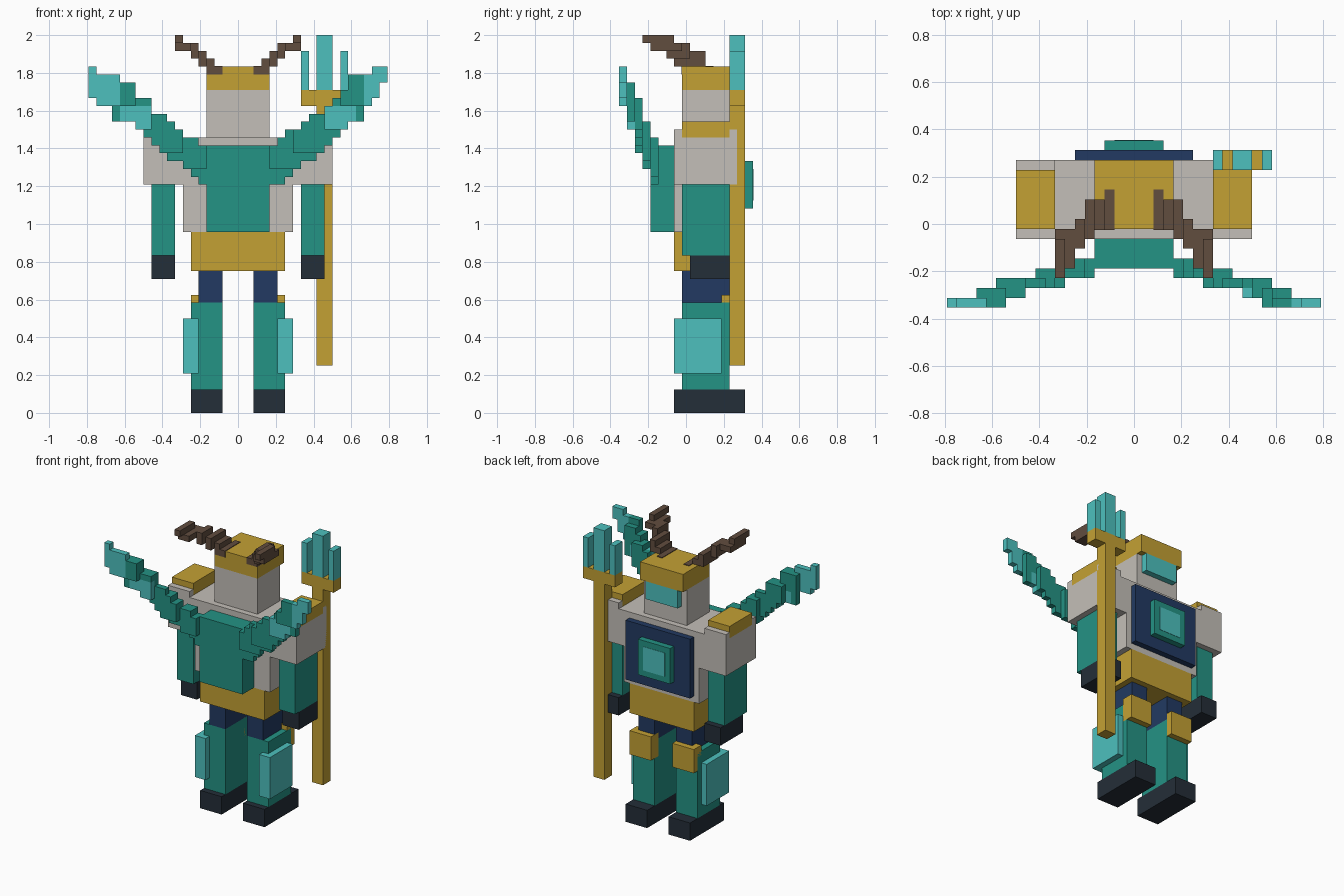
import bpy
import bmesh

cube = bpy.data.objects.get("Cube")
if cube:
    bpy.data.objects.remove(cube, do_unlink=True)

U = 1 / 24  # one voxel


def linear(c):
    c /= 255
    return c / 12.92 if c <= 0.04045 else ((c + 0.055) / 1.055) ** 2.4


def material(name, r, g, b):
    m = bpy.data.materials.new(name)
    m.use_nodes = True
    col = (linear(r), linear(g), linear(b), 1)
    m.diffuse_color = col
    m.node_tree.nodes["Principled BSDF"].inputs["Base Color"].default_value = col
    return m


TEAL = material("teal", 36, 147, 133)
CYAN = material("pale cyan", 77, 192, 190)
GOLD = material("gold", 196, 161, 52)
GREY = material("warm grey", 196, 191, 184)
NAVY = material("navy", 34, 58, 98)
DARK = material("charcoal", 36, 46, 56)
BROWN = material("brown", 97, 77, 63)


def part(name, mat, *boxes):
    """One object made of voxel boxes (x0, x1, y0, y1, z0, z1)."""
    bm = bmesh.new()
    for x0, x1, y0, y1, z0, z1 in boxes:
        verts = bmesh.ops.create_cube(bm, size=1)["verts"]
        for v in verts:
            v.co.x = U * (x1 if v.co.x > 0 else x0)
            v.co.y = U * ((y1 if v.co.y > 0 else y0) - 0.5)
            v.co.z = U * (z1 if v.co.z > 0 else z0)
    mesh = bpy.data.meshes.new(name)
    bm.to_mesh(mesh)
    bm.free()
    mesh.materials.append(mat)
    obj = bpy.data.objects.new(name, mesh)
    bpy.context.collection.objects.link(obj)


def pair(name, mat, *boxes):
    """A left part at +x and its mirrored right twin."""
    part("left_" + name, mat, *boxes)
    part("right_" + name, mat, *[(-b[1], -b[0], *b[2:]) for b in boxes])


# Legs
pair("foot", DARK, (2, 6, -1, 8, 0, 3))
pair("lower_leg", TEAL, (2, 6, 0, 6, 3, 14))
pair("shin_plate", CYAN, (5, 7, -1, 5, 5, 12))
pair("knee_guard", GOLD, (2, 6, 5, 7, 11, 15))
pair("thigh", NAVY, (2, 5, 0, 6, 14, 18))

# Body
part("pelvis", GOLD, (-6, 6, -1, 7, 18, 23))
part("torso", GREY, (-7, 7, -1, 7, 23, 29), (-8, 8, -1, 7, 29, 35))
part("chest_plate", NAVY, (-6, 6, 7, 8, 24, 34))
part("chest_frame", TEAL, (-3, 3, 8, 9, 26, 32))
part("chest_lens", CYAN, (-2, 2, 9, 9.05, 27, 31))
part("backpack", TEAL, (-4, 4, -4, -1, 23, 34))

# Arms: the shoulder pads sit between two rims
pair("shoulder", GREY, (8, 12, -1, 7, 29, 35), (8, 12, -1, 0, 35, 36), (8, 12, 6, 7, 35, 36))
pair("shoulder_pad", GOLD, (8, 12, 0, 6, 35, 37))
pair("arm", TEAL, (8, 11, 0, 6, 20, 29))
pair("hand", DARK, (8, 11, 1, 7, 17, 20))

# Head
part("head", GREY, (-4, 4, 0, 6, 35, 41))
part("visor", CYAN, (-3, 3, 6, 7, 38, 41))
part("helmet", GOLD, (-4, 4, 0, 7, 41, 44))
pair("horn", BROWN,
     (2, 3, -0.1, 4, 43, 44.1), (3, 4, -0.1, 3, 43, 45), (4, 5, -1, 3, 44, 46),
     (5, 6, -2, 1, 45, 47), (6, 8, -4, 0, 46, 47), (7, 8, -5, -1, 47, 48))

# Trident
part("staff", GOLD, (10, 12, 6, 8, 6, 39), (8, 14, 6, 8, 39, 41))
part("prongs", CYAN, (8, 9, 6, 8, 41, 46), (10, 12, 6, 8, 41, 48), (13, 14, 6, 8, 41, 46))

# Wings: a stepped outline (low, high per column) cut into overlapping layers
LAYERS = [(-4, 4, 7, 29, 35), (-5, 4, 10, 31, 37), (-6, 7, 14, 33, 40),
          (-7, 11, 16, 36, 42), (-8, 13, 19, 39, 44)]
LEFT_LOW = [29, 29, 30, 31, 32, 32, 33, 34, 35, 36, 37, 37, 39, 40, 42]
LEFT_HIGH = [34, 35, 36, 36, 37, 38, 38, 39, 40, 41, 43, 43, 43, 44, 44]
RIGHT_LOW = [29, 30, 31, 32, 32, 33, 34, 35, 36, 37, 37, 37, 39, 39, 40]
RIGHT_HIGH = [34, 35, 35, 36, 37, 38, 38, 40, 40, 42, 42, 43, 43, 43, 44]


def wing(side, sign, lows, highs, tip):
    feathers, tips = [], []

    def add(group, x, y, z0, z1):
        if z1 > z0:
            a, b = sorted((sign * x, sign * (x + 1)))
            group.append((a, b, y, y + 1, z0, z1))

    for i, (y, x0, x1, bottom, top) in enumerate(LAYERS):
        for x in range(x0, x1):
            z0, z1 = max(bottom, lows[x - 4]), min(top, highs[x - 4])
            if i == 4:
                add(tips if x >= tip else feathers, x, y, z0, z1)
            elif i == 3 and x < 15:
                mid = min(39, z1)
                add(tips, x, y, z0, mid)
                add(feathers, x, y, max(mid, z0), z1)
            else:
                add(feathers, x, y, z0, z1)
    part(side + "_wing", TEAL, *feathers)
    part(side + "_wing_tips", CYAN, *tips)


wing("left", 1, LEFT_LOW, LEFT_HIGH, 16)
wing("right", -1, RIGHT_LOW, RIGHT_HIGH, 15)
